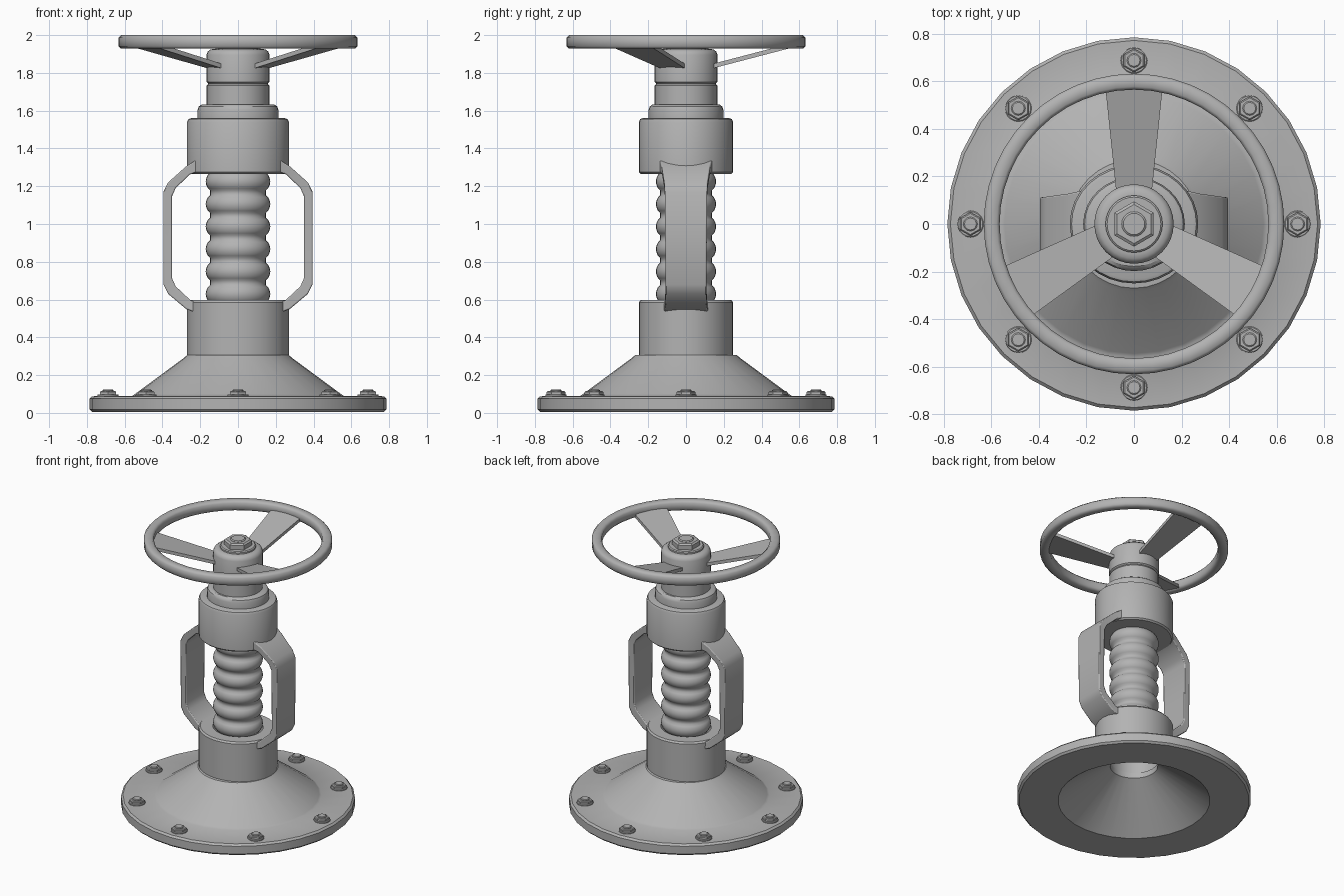
import bpy, bmesh, math
from mathutils import Matrix, Vector

if "Cube" in bpy.data.objects:
    bpy.data.objects.remove(bpy.data.objects["Cube"])

metal = bpy.data.materials.new("cast grey metal")
metal.diffuse_color = (0.45, 0.45, 0.45, 1)
metal.use_nodes = True
metal.node_tree.nodes["Principled BSDF"].inputs["Base Color"].default_value = metal.diffuse_color


def finish(name, bm, angle=35, bevel=0, segs=2):
    bmesh.ops.recalc_face_normals(bm, faces=bm.faces)
    me = bpy.data.meshes.new(name)
    bm.to_mesh(me)
    bm.free()
    me.materials.append(metal)
    ob = bpy.data.objects.new(name, me)
    bpy.context.collection.objects.link(ob)
    if bevel:
        m = ob.modifiers.new("bevel", 'BEVEL')
        m.width, m.segments, m.limit_method = bevel, segs, 'ANGLE'
        m.angle_limit = math.radians(30)
    bpy.ops.object.select_all(action='DESELECT')
    ob.select_set(True)
    bpy.context.view_layer.objects.active = ob
    bpy.ops.object.shade_smooth_by_angle(angle=math.radians(angle))
    return ob


def lathe(name, prof, n=32, sx=1.0, sy=1.0, closed=False, at=(0, 0), **kw):
    """Revolve (radius, z) points about z; open profiles get end caps."""
    bm = bmesh.new()
    rings = []
    for r, z in prof:
        rings.append([bm.verts.new((at[0] + r * sx * math.sin(2 * math.pi * i / n),
                                    at[1] + r * sy * math.cos(2 * math.pi * i / n), z))
                      for i in range(n)])
    pairs = list(zip(rings, rings[1:]))
    if closed:
        pairs.append((rings[-1], rings[0]))
    for a, b in pairs:
        for i in range(n):
            j = (i + 1) % n
            bm.faces.new((a[i], a[j], b[j], b[i]))
    if not closed:
        bm.faces.new(rings[0])
        bm.faces.new(rings[-1])
    return finish(name, bm, **kw)


# hollow bolted flange and cone with a central bore
lathe("base_flange", [(0.51, 0.005), (0.772, 0.005), (0.785, 0.018), (0.785, 0.075),
                      (0.772, 0.088), (0.56, 0.09), (0.545, 0.1), (0.285, 0.292),
                      (0.27, 0.306), (0.22, 0.31), (0.16, 0.31), (0.16, 0.27)], closed=True)

# lower and upper yoke collars, slightly oval
lathe("lower_collar", [(0.16, 0.3), (0.25, 0.3), (0.25, 0.585), (0.24, 0.597),
                       (0.16, 0.597)], sx=1.08, closed=True)
lathe("upper_collar", [(0.24, 1.265), (0.25, 1.275), (0.25, 1.54), (0.243, 1.555),
                       (0.23, 1.56)], sx=1.08)
lathe("gland_ring", [(0.198, 1.55), (0.198, 1.605), (0.192, 1.622), (0.178, 1.632)], sx=1.08)

# ribbed bellows around the stem
pitch, ribs = 0.119, 6
prof = [(0.135, 0.45), (0.135, 0.57)]
for k in range(ribs):
    for t in range(9):
        a = math.pi * t / 8
        prof.append((0.137 + 0.022 * math.sin(a) ** 0.7 if 0 < t < 8 else 0.137,
                     0.57 + pitch * k + 0.012 + (pitch - 0.024) * t / 8))
prof.append((0.137, 1.29))
lathe("bellows", prof, sx=1.075, angle=60)

# yoke arms: bent strap profile, wider where it meets the collars
outer = [(0.22, 0.53), (0.275, 0.55), (0.37, 0.63), (0.395, 0.68), (0.395, 1.17),
         (0.37, 1.22), (0.275, 1.305), (0.22, 1.34)]
inner = [(0.22, 0.585), (0.25, 0.595), (0.33, 0.67), (0.35, 0.715), (0.35, 1.145),
         (0.33, 1.19), (0.255, 1.262), (0.22, 1.275)]
half = [0.118, 0.112, 0.108, 0.108, 0.112, 0.115, 0.128, 0.14]
for side, label in ((-1, "left"), (1, "right")):
    bm = bmesh.new()
    rows = [[bm.verts.new((side * p[0], s * h, p[1])) for p, s in
             ((o, -1), (o, 1), (i, 1), (i, -1))] for o, i, h in zip(outer, inner, half)]
    for a, b in zip(rows, rows[1:]):
        for i in range(4):
            j = (i + 1) % 4
            bm.faces.new((a[i], a[j], b[j], b[i]))
    bm.faces.new(rows[0])
    bm.faces.new(rows[-1])
    finish(label + "_yoke_arm", bm, angle=50, bevel=0.006)

# spindle neck and handwheel hub with a groove between
lathe("spindle_neck", [(0.166, 1.61), (0.166, 1.733), (0.158, 1.741), (0.155, 1.76)])
lathe("wheel_hub", [(0.158, 1.745), (0.167, 1.753), (0.167, 1.895), (0.16, 1.913),
                    (0.145, 1.924), (0.125, 1.927)])
lathe("hub_washer", [(0.12, 1.92), (0.12, 1.938), (0.113, 1.944)])
lathe("hub_nut", [(0.095, 1.94), (0.095, 1.975), (0.082, 1.984)], n=6, angle=20)
lathe("spindle_tip", [(0.052, 1.97), (0.052, 1.986), (0.045, 1.992)], n=20)

# handwheel rim
b = 0.013
lathe("handwheel_rim", [(0.565 + b, 1.928), (0.632 - b, 1.928), (0.632, 1.928 + b),
                        (0.632, 2 - b), (0.632 - b, 2), (0.565 + b, 2),
                        (0.565, 2 - b), (0.565, 1.928 + b)], n=48, closed=True, angle=50)

# three sloping spokes, widening toward the rim
for k in range(3):
    bm = bmesh.new()
    ends = []
    for r, z, w in ((0.13, 1.833, 0.074), (0.59, 1.953, 0.122)):
        ends.append([bm.verts.new((x, r, z + dz)) for x, dz in
                     ((-w, -0.012), (w, -0.012), (w, 0.012), (-w, 0.012))])
    a, c = ends
    for i in range(4):
        j = (i + 1) % 4
        bm.faces.new((a[i], a[j], c[j], c[i]))
    bm.faces.new(a)
    bm.faces.new(c)
    bmesh.ops.rotate(bm, verts=bm.verts, cent=(0, 0, 0),
                     matrix=Matrix.Rotation(k * 2 * math.pi / 3, 3, 'Z'))
    finish("wheel_spoke_%d" % (k + 1), bm)

# eight flange bolts: washer, hex nut and stud end
for k in range(8):
    a = k * math.pi / 4
    p = (0.688 * math.cos(a), 0.688 * math.sin(a))
    n = str(k + 1)
    lathe("bolt_washer_" + n, [(0.056, 0.08), (0.056, 0.095), (0.052, 0.098)], n=20, at=p)
    lathe("bolt_nut_" + n, [(0.05, 0.09), (0.05, 0.11), (0.044, 0.115)], n=6, at=p, angle=20)
    lathe("bolt_stud_" + n, [(0.03, 0.11), (0.03, 0.12), (0.025, 0.124)], n=12, at=p)
